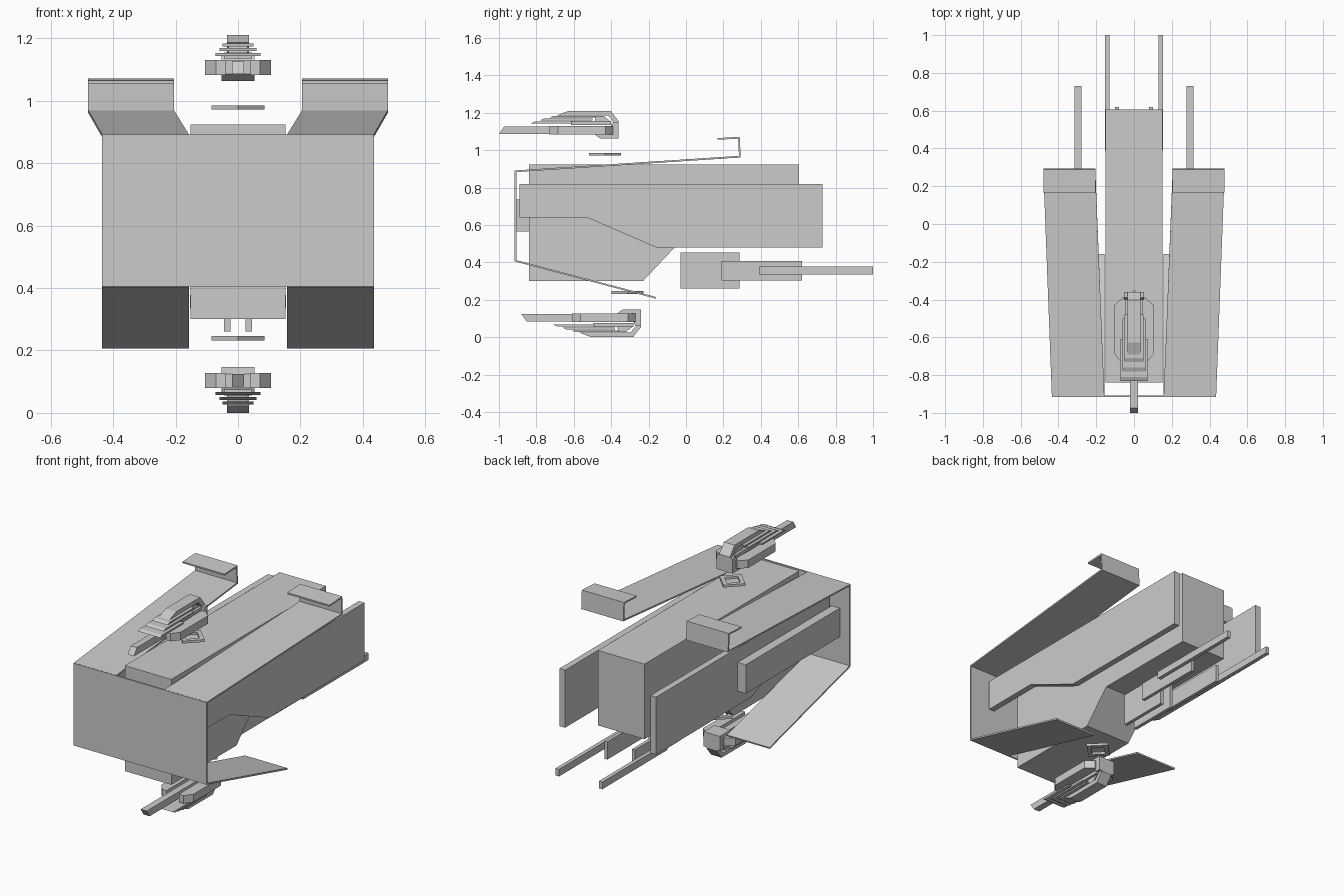
import bpy, bmesh

if "Cube" in bpy.data.objects:
    bpy.data.objects.remove(bpy.data.objects["Cube"])


def finish(name, bm):
    bmesh.ops.recalc_face_normals(bm, faces=bm.faces)
    me = bpy.data.meshes.new(name)
    bm.to_mesh(me)
    bm.free()
    ob = bpy.data.objects.new(name, me)
    bpy.context.collection.objects.link(ob)
    return ob


def prism(name, pts, vec):
    """Extrude a closed 3D polygon along vec."""
    bm = bmesh.new()
    face = bm.faces.new([bm.verts.new(p) for p in pts])
    ext = bmesh.ops.extrude_face_region(bm, geom=[face])
    moved = [g for g in ext["geom"] if isinstance(g, bmesh.types.BMVert)]
    bmesh.ops.translate(bm, verts=moved, vec=vec)
    return finish(name, bm)


def side_profile(name, x0, x1, yz):
    """Extrude a (y, z) outline from x0 to x1."""
    return prism(name, [(x0, y, z) for y, z in yz], (x1 - x0, 0, 0))


def box(name, x0, x1, y0, y1, z0, z1):
    return side_profile(name, x0, x1, [(y0, z0), (y1, z0), (y1, z1), (y0, z1)])


def strip(name, side, rows):
    """Thin bent sheet through rows of (y, z, inner x, outer x)."""
    bm = bmesh.new()
    pairs = [(bm.verts.new((side * a, y, z)), bm.verts.new((side * b, y, z)))
             for y, z, a, b in rows]
    for (a, b), (c, d) in zip(pairs, pairs[1:]):
        bm.faces.new((a, b, d, c))
    ob = finish(name, bm)
    mod = ob.modifiers.new("thickness", "SOLIDIFY")
    mod.thickness, mod.offset, mod.use_even_offset = 0.009, 0, True
    return ob


# Central hull
side_profile("hull", -0.152, 0.152, [
    (-0.84, 0.30), (-0.23, 0.30), (-0.06, 0.48), (0.605, 0.48),
    (0.605, 0.923), (-0.84, 0.923)])

# Front shield plate and the panel on the left side only
box("front_shield", -0.435, 0.435, -0.916, -0.907, 0.405, 0.891)
box("left_side_panel", -0.37, -0.317, -0.907, -0.03, 0.565, 0.735)

for side, tag in ((1, "right"), (-1, "left")):
    # Bent upper arm and lower flap
    strip(f"upper_arm_{tag}", side, [
        (-0.91, 0.887, 0.157, 0.435), (0.288, 0.965, 0.205, 0.48),
        (0.283, 1.066, 0.205, 0.48), (0.168, 1.06, 0.205, 0.48)])
    strip(f"lower_flap_{tag}", side, [
        (-0.91, 0.408, 0.157, 0.435), (-0.16, 0.21, 0.157, 0.435)])
    # Side plate
    side_profile(f"side_plate_{tag}", side * 0.279, side * 0.316, [
        (-0.89, 0.64), (-0.53, 0.64), (-0.16, 0.48), (0.73, 0.48),
        (0.73, 0.82), (-0.89, 0.82)])
    # Staggered keel plates under the hull
    for i, (xa, xb, ya, yb, za, zb) in enumerate((
            (0.024, 0.045, -0.03, 0.285, 0.26, 0.452),
            (0.08, 0.10, 0.19, 0.62, 0.303, 0.408),
            (0.13, 0.153, 0.39, 1.0, 0.335, 0.377))):
        box(f"keel_plate_{i}_{tag}", side * xa, side * xb, ya, yb, za, zb)


def turret(tag, dy, flip):
    """Layered gun turret; the lower one is mirrored in z and shifted in y."""
    def t(yz):
        return [(y + dy, 1.21 - z if flip else z) for y, z in yz]

    def part(name, w, yz):
        side_profile(f"{tag}_turret_{name}", -w, w, t(yz))

    # Gun barrel with slanted tip
    part("barrel", 0.02, [(-1.0, 1.085), (-0.45, 1.085), (-0.45, 1.126), (-0.973, 1.126)])
    # Rear housing
    part("housing", 0.053, [(-0.49, 1.085), (-0.46, 1.063), (-0.36, 1.063),
                            (-0.36, 1.15), (-0.39, 1.15), (-0.40, 1.13), (-0.49, 1.13)])
    # Top cap hooking down at the rear
    part("cap", 0.035, [(-0.69, 1.186), (-0.627, 1.21), (-0.403, 1.21), (-0.36, 1.155),
                        (-0.36, 1.13), (-0.385, 1.13), (-0.385, 1.15), (-0.42, 1.186)])
    # Core block and stacked fins
    part("core", 0.045, [(-0.615, 1.135), (-0.40, 1.135), (-0.40, 1.155), (-0.615, 1.155)])
    part("inner_link", 0.03, [(-0.49, 1.15), (-0.40, 1.15), (-0.44, 1.182), (-0.48, 1.182)])
    for i, (w, ya, yb, z) in enumerate(((0.072, -0.83, -0.61, 1.143),
                                        (0.06, -0.78, -0.50, 1.159),
                                        (0.05, -0.73, -0.48, 1.174))):
        part(f"fin_{i}", w, [(ya, z), (yb, z), (yb, z + 0.009), (ya + 0.02, z + 0.009)])
    # Chamfered side pods
    for s, side in ((1, "right"), (-1, "left")):
        outline = [(0.04, -0.39), (0.06, -0.39), (0.105, -0.43),
                   (0.105, -0.685), (0.07, -0.73), (0.04, -0.73)]
        z0, z1 = (1.21 - 1.083, 1.21 - 1.13) if flip else (1.083, 1.13)
        prism(f"{tag}_turret_pod_{side}", [(s * x, y + dy, z0) for x, y in outline],
              (0, 0, z1 - z0))
    # Diamond-shaped mounting ring
    bm = bmesh.new()
    zc = 0.239 if flip else 0.978
    loops = []
    for r, z in ((0.085, zc - 0.007), (0.085, zc + 0.007),
                 (0.052, zc + 0.007), (0.052, zc - 0.007)):
        loops.append([bm.verts.new((r * a, -0.433 + dy + r * b, z))
                      for a, b in ((1, 0), (0, 1), (-1, 0), (0, -1))])
    for k in range(4):
        a, b = loops[k], loops[(k + 1) % 4]
        for j in range(4):
            bm.faces.new((a[j], a[(j + 1) % 4], b[(j + 1) % 4], b[j]))
    finish(f"{tag}_turret_ring", bm)


turret("upper", 0.0, False)
turret("lower", 0.12, True)
